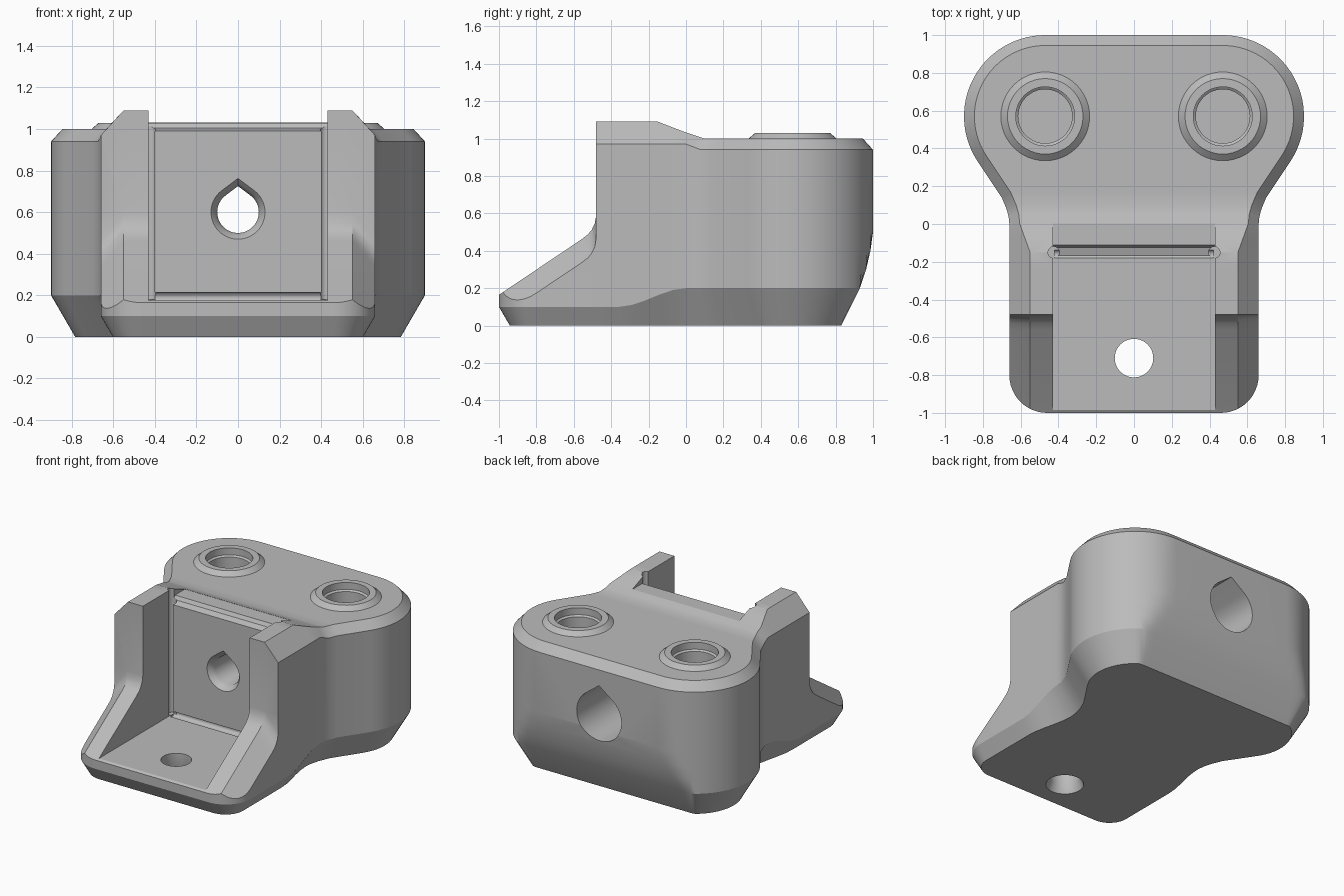
import bpy, bmesh, math
from mathutils import Vector

if "Cube" in bpy.data.objects:
    bpy.data.objects.remove(bpy.data.objects["Cube"])

grey = bpy.data.materials.new("plain_grey")
grey.use_nodes = True
COLOUR = (0.5, 0.5, 0.5, 1)
grey.diffuse_color = COLOUR
grey.node_tree.nodes["Principled BSDF"].inputs["Base Color"].default_value = COLOUR


def ramp(v, stops):
    """Piecewise linear lookup through (position, value) stops."""
    for (a, fa), (b, fb) in zip(stops, stops[1:]):
        if v <= b:
            return fa + (fb - fa) * max(0, (v - a) / (b - a))
    return stops[-1][1]


def loft(name, rings, strip_top=False):
    """Solid skinned through closed rings, the top capped by strips or one face."""
    bm = bmesh.new()
    loops = [[bm.verts.new(p) for p in ring] for ring in rings]
    n = len(loops[0])
    for low, high in zip(loops, loops[1:]):
        for i in range(n):
            j = (i + 1) % n
            bm.faces.new((low[i], low[j], high[j], high[i]))
    bm.faces.new(loops[0])
    top = loops[-1]
    if strip_top:
        for i in range(n // 2 - 1):
            bm.faces.new((top[i], top[i + 1], top[n - 2 - i], top[n - 1 - i]))
    else:
        bm.faces.new(top)
    bmesh.ops.recalc_face_normals(bm, faces=bm.faces)
    mesh = bpy.data.meshes.new(name)
    bm.to_mesh(mesh)
    bm.free()
    mesh.materials.append(grey)
    obj = bpy.data.objects.new(name, mesh)
    bpy.context.collection.objects.link(obj)
    return obj


def circle(r, n=48):
    return [(r * math.cos(math.tau * i / n), r * math.sin(math.tau * i / n)) for i in range(n)]


def teardrop(r, n=40):
    """Round hole with a pointed roof."""
    start, sweep = math.radians(127), math.radians(286)
    angles = [start + sweep * i / n for i in range(n + 1)]
    return [(r * math.cos(a), r * math.sin(a)) for a in angles] + [(0, r * 1.25)]


def lathe(name, x, y, profile):
    return loft(name, [[(x + u, y + v, z) for u, v in circle(r)] for r, z in profile])


def extrude_x(name, profile, x0, x1, drop=0):
    """Side profile swept along x, lowered by drop at the far end."""
    return loft(name, [[(x0, y, z) for y, z in profile],
                       [(x1, y, z - drop) for y, z in profile]])


def combine(target, tool, operation):
    mod = target.modifiers.new("cut", "BOOLEAN")
    mod.operation, mod.solver, mod.object = operation, "EXACT", tool
    bpy.context.view_layer.objects.active = target
    bpy.ops.object.modifier_apply(modifier=mod.name)
    bpy.data.objects.remove(tool)


# Plan outline: wide rounded back, waist, narrow front with round corners
def arc(cx, cy, r, a0, a1, n):
    angles = [math.radians(a0 + (a1 - a0) * i / n) for i in range(n + 1)]
    return [Vector((cx + r * math.cos(a), cy + r * math.sin(a))) for a in angles]


half = arc(0.47, 0.57, 0.43, 90, -33, 28)
half += [Vector(p) for p in ((0.70, 0.14), (0.675, 0.08), (0.664, 0.04))]
half += [Vector((0.66, y)) for y in (0, -0.07, -0.15, -0.22, -0.29, -0.36, -0.48)]
half += arc(0.46, -0.8, 0.2, 0, -90, 12)
outline = half + [Vector((-p.x, p.y)) for p in reversed(half)]
inward = []
for i, p in enumerate(outline):
    before = (p - outline[i - 1]).normalized()
    after = (outline[(i + 1) % len(outline)] - p).normalized()
    t = (before + after).normalized()
    inward.append(Vector((t.y, -t.x)))

BACK = [(0, 0.83), (0.2, 0.93), (0.3, 0.963), (0.4, 0.986), (0.5, 1.0)]


def ring(height, inset):
    pts = []
    for p, d in zip(outline, inward):
        z = height(p.y)
        q = p + d * inset(p.y)
        pts.append((q.x, min(q.y, ramp(z, BACK)), z))
    return pts


def bevel_height(y):
    t = ramp(y, [(-0.36, 0), (0, 1)])
    return 0.1 + 0.1 * t * t * (3 - 2 * t)


def level(z):
    return lambda y: z


flush = level(0)
body = loft("bracket_body", [
    ring(level(0), lambda y: 0.58 * bevel_height(y)),
    ring(bevel_height, flush),
    ring(level(0.3), flush),
    ring(level(0.4), flush),
    ring(level(0.5), flush),
    ring(lambda y: ramp(y, [(0, 0.97), (0.08, 0.94)]), flush),
    ring(lambda y: ramp(y, [(-0.15, 1.09), (0.08, 1.0)]),
         lambda y: ramp(y, [(-0.15, 0.11), (0, 0.055)])),
], strip_top=True)

# Raised collars around the two top holes
for side in (-1, 1):
    combine(body, lathe("collar", side * 0.47, 0.57,
                        [(0.235, 0.9), (0.235, 1.0), (0.2, 1.03)]), "UNION")

# Front channel between the side walls, with a lipped rear face
channel = [(-1.2, 0.175), (-0.17, 0.175), (-0.17, 0.99), (-0.14, 1.0), (-0.125, 1.005),
           (-0.11, 1.03), (0.003, 1.03), (0.003, 1.3), (-1.2, 1.3)]
cutters = [extrude_x("channel_cutter", channel, -0.43, 0.43)]

# Sloping front ends of the walls and their outer bevels
slope = [(-1.2, 0.03), (-0.56, 0.46), (-0.525, 0.487), (-0.505, 0.51), (-0.488, 0.545),
         (-0.48, 0.59), (-0.48, 1.5), (-1.2, 1.5)]
cutters.append(extrude_x("slope_cutter", slope, -1.1, 1.1))
for side in (-1, 1):
    cutters.append(extrude_x("wall_bevel_cutter", slope, side * 0.55, side * 0.77, 0.25))
    # Relief grooves in the channel corners
    cutters.append(lathe("corner_relief_cutter", side * 0.425, -0.15,
                         [(0.03, 0.18), (0.03, 1.3)]))
    # Blind holes in the collars
    cutters.append(lathe("top_hole_cutter", side * 0.47, 0.57,
                         [(0.143, 0.3), (0.143, 0.97), (0.156, 0.98), (0.156, 1.2)]))
cutters.append(extrude_x("floor_relief_cutter",
                         [(u - 0.16, v + 0.19) for u, v in circle(0.025, 16)], -0.42, 0.42))

# Floor hole with a countersink underneath
cutters.append(lathe("floor_hole_cutter", 0, -0.71,
                     [(0.13, -0.02), (0.125, 0), (0.102, 0.05), (0.102, 0.4)]))

# Pointed bolt hole through the back, wider from behind
bore = [(0.15, -0.2), (0.13, -0.17), (0.11, -0.145), (0.1, -0.12),
        (0.1, 0.2), (0.18, 0.2), (0.18, 1.2)]
cutters.append(loft("bolt_hole_cutter",
                    [[(u, y, 0.6 + v) for u, v in teardrop(r)] for r, y in bore]))

for cutter in cutters:
    combine(body, cutter, "DIFFERENCE")

# Smooth curves, crisp edges
bpy.ops.object.select_all(action="DESELECT")
body.select_set(True)
bpy.context.view_layer.objects.active = body
bpy.ops.object.shade_smooth_by_angle(angle=math.radians(25))
